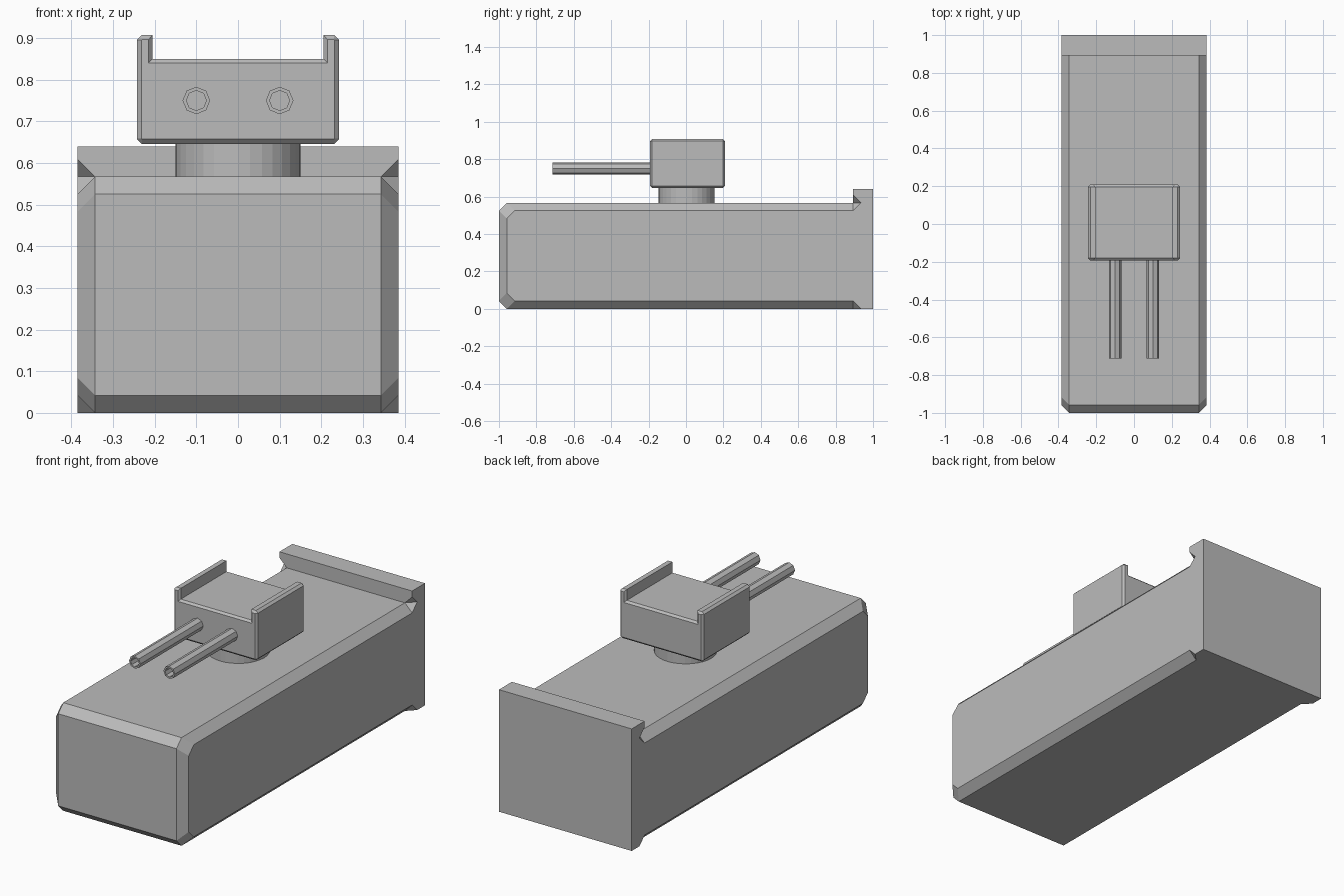
import bpy, bmesh, math

if "Cube" in bpy.data.objects:
    bpy.data.objects.remove(bpy.data.objects["Cube"])

grey = bpy.data.materials.new("plain grey")
grey.diffuse_color = (0.5, 0.5, 0.5, 1)
grey.use_nodes = True
grey.node_tree.nodes["Principled BSDF"].inputs["Base Color"].default_value = grey.diffuse_color


def finish(bm, name):
    bmesh.ops.remove_doubles(bm, verts=bm.verts[:], dist=1e-5)
    bmesh.ops.recalc_face_normals(bm, faces=bm.faces[:])
    mesh = bpy.data.meshes.new(name)
    bm.to_mesh(mesh)
    bm.free()
    mesh.materials.append(grey)
    ob = bpy.data.objects.new(name, mesh)
    bpy.context.collection.objects.link(ob)
    return ob


def bridge(bm, a, b):
    for i in range(len(a)):
        j = (i + 1) % len(a)
        bm.faces.new((a[i], a[j], b[j], b[i]))


# hull: chamfered block with a raised, notched rear wall
W, H, C, Y = 0.385, 0.567, 0.042, 0.893
side = [(-1 + 2 * C, H - C), (-1 + C, H - 2 * C), (-1 + C, 2 * C), (-1 + 2 * C, C),
        (Y, C), (Y + C, 0), (1, 0), (1, 0.64), (Y, 0.64), (Y, H + C), (Y + C, H), (Y, H - C)]
inner = [(-1 + C, H), (-1, H - C), (-1, C), (-1 + C, 0), (Y, 0), (Y, H)]
bm = bmesh.new()
halves = []
for sx in (-1, 1):
    s = [bm.verts.new((sx * W, y, z)) for y, z in side]
    n = [bm.verts.new((sx * (W - C), y, z)) for y, z in inner]
    halves.append((s, n))
    bm.faces.new(s)
    # chamfers and notches along the side
    for a, b, c, d in ((0, 1, 1, 0), (1, 2, 2, 1), (2, 3, 3, 2), (3, 4, 4, 3), (11, 0, 0, 5)):
        bm.faces.new((s[a], s[b], n[c], n[d]))
    for a, b, c in ((4, 5, 4), (9, 10, 5), (10, 11, 5)):
        bm.faces.new((s[a], s[b], n[c]))
(s0, n0), (s1, n1) = halves
# strips across the width
for l, r in ((n0[0:2], n1[0:2]), (n0[1:3], n1[1:3]), (n0[2:4], n1[2:4]),
             (n0[3:5] + s0[5:7], n1[3:5] + s1[5:7]), (s0[6:8], s1[6:8]),
             (s0[7:9], s1[7:9]), (s0[8:10] + n0[5:6], s1[8:10] + n1[5:6]),
             ([n0[5], n0[0]], [n1[5], n1[0]])):
    bm.faces.new(l + r[::-1])
finish(bm, "hull")

# turret: U-shaped section with chamfered front and back rims
outer = [(0.231, 0.646), (0.243, 0.658), (0.243, 0.896), (0.231, 0.907), (0.205, 0.907), (0.205, 0.85)]
inset = [(0.230, 0.657), (0.232, 0.659), (0.232, 0.895), (0.230, 0.896), (0.215, 0.896), (0.215, 0.84)]
bm = bmesh.new()
rings = []
for y, prof in ((-0.192, inset), (-0.181, outer), (0.197, outer), (0.208, inset)):
    loop = prof + [(-x, z) for x, z in reversed(prof)]
    rings.append([bm.verts.new((x, y, z)) for x, z in loop])
for a, b in zip(rings, rings[1:]):
    bridge(bm, a, b)
bm.faces.new(rings[0])
bm.faces.new(rings[-1])
finish(bm, "turret")

# turret neck
bm = bmesh.new()
bmesh.ops.create_cone(bm, cap_ends=True, segments=32, radius1=0.15, radius2=0.15, depth=0.08)
bmesh.ops.translate(bm, verts=bm.verts[:], vec=(0, 0.003, 0.607))
finish(bm, "turret_neck")

# hollow eight-sided barrels
for sx, name in ((-1, "left_barrel"), (1, "right_barrel")):
    bm = bmesh.new()
    rings = []
    for r, y in ((0.033, -0.19), (0.033, -0.713), (0.024, -0.713), (0.024, -0.193)):
        rings.append([bm.verts.new((sx * 0.1 + r * math.cos(k * math.pi / 4), y,
                                    0.75 + r * math.sin(k * math.pi / 4))) for k in range(8)])
    for a, b in zip(rings, rings[1:]):
        bridge(bm, a, b)
    bm.faces.new(rings[-1])
    finish(bm, name)
